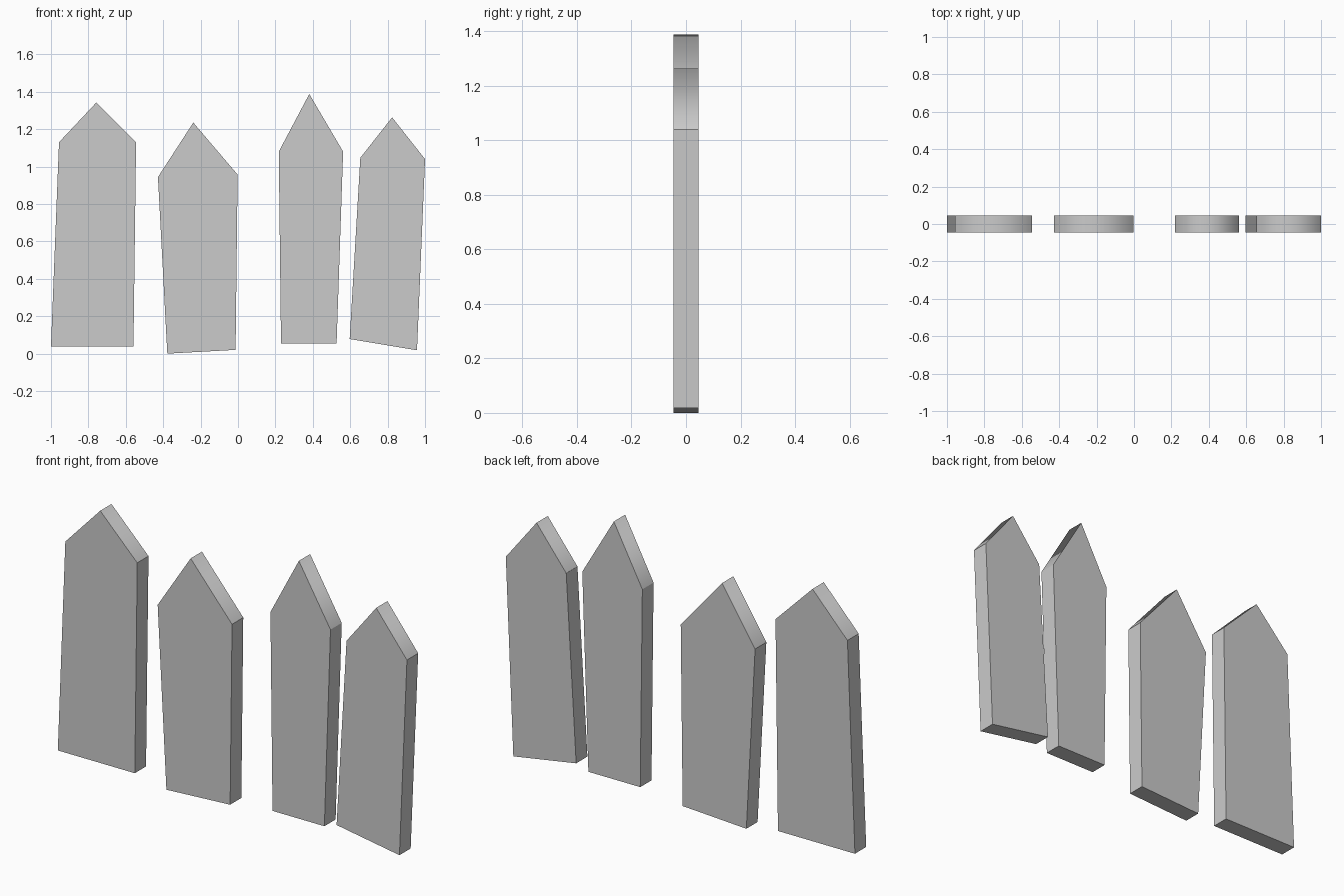
import bpy, bmesh

if "Cube" in bpy.data.objects:
    bpy.data.objects.remove(bpy.data.objects["Cube"])

HALF = 0.046  # half the board thickness

# Front outlines (x, z): bottom left, bottom right, right shoulder, tip, left shoulder
BOARDS = [
    [(-1.0, 0.037), (-0.559, 0.037), (-0.545, 1.13), (-0.757, 1.343), (-0.957, 1.13)],
    [(-0.378, 0.0), (-0.013, 0.02), (-0.002, 0.957), (-0.239, 1.235), (-0.428, 0.944)],
    [(0.23, 0.053), (0.527, 0.053), (0.562, 1.08), (0.381, 1.388), (0.218, 1.08)],
    [(0.597, 0.078), (0.957, 0.018), (1.0, 1.04), (0.824, 1.263), (0.654, 1.047)],
]


def make_board(name, outline):
    """Pointed board: the outline extruded from front to back."""
    bm = bmesh.new()
    front = [bm.verts.new((x, -HALF, z)) for x, z in outline]
    back = [bm.verts.new((x, HALF, z)) for x, z in outline]
    bm.faces.new(front)
    bm.faces.new(back[::-1])
    for i in range(5):
        j = (i + 1) % 5
        face = bm.faces.new((front[j], front[i], back[i], back[j]))
        face.smooth = i in (2, 3)  # the two slopes shade softly over the tip
    bmesh.ops.recalc_face_normals(bm, faces=bm.faces)
    mesh = bpy.data.meshes.new(name)
    bm.to_mesh(mesh)
    bm.free()
    bpy.context.collection.objects.link(bpy.data.objects.new(name, mesh))


# Row of four crooked fence boards
for n, outline in enumerate(BOARDS, 1):
    make_board(f"fence_board_{n}", outline)
